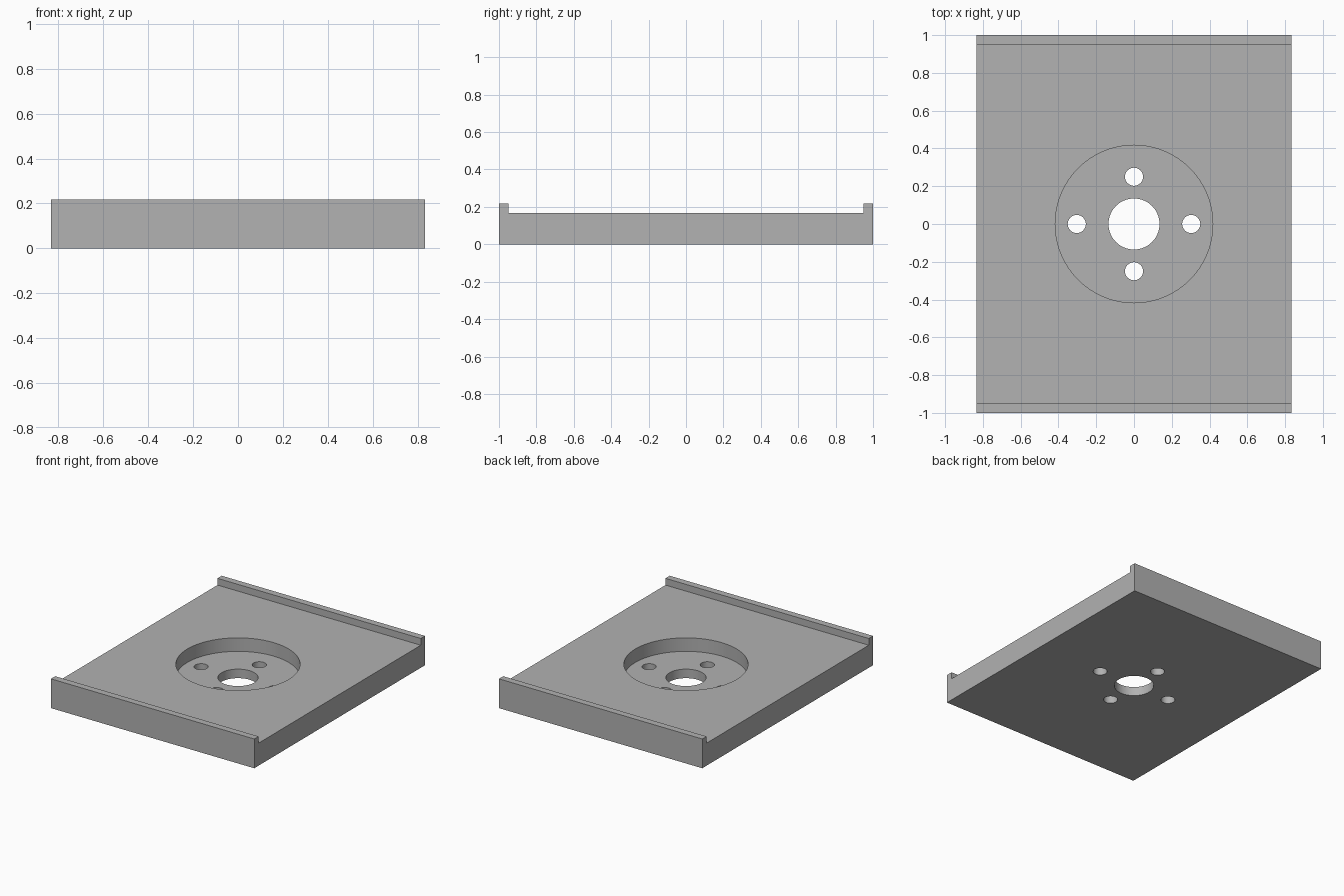
import bpy, bmesh, math

cube = bpy.data.objects.get("Cube")
if cube:
    bpy.data.objects.remove(cube, do_unlink=True)

WIDTH, LENGTH = 1.667, 2.0
DECK, RIM, LIP = 0.167, 0.217, 0.05   # deck height, lip top, lip thickness
FLOOR = 0.067                         # recess floor height

grey = bpy.data.materials.new("plain grey")
grey.use_nodes = True
colour = (0.445, 0.445, 0.445, 1)
grey.diffuse_color = colour
grey.node_tree.nodes["Principled BSDF"].inputs["Base Color"].default_value = colour


def cutter(name, radius, x, y, bottom, top, sides):
    """Upright cylinder used to cut a hole."""
    bpy.ops.mesh.primitive_cylinder_add(
        vertices=sides, radius=radius, depth=top - bottom,
        location=(x, y, (top + bottom) / 2))
    obj = bpy.context.object
    obj.name = name
    obj.hide_render = True
    return obj


# Plate: U-shaped side profile extruded across the width
half = LENGTH / 2
profile = [(-half, 0), (half, 0), (half, RIM), (half - LIP, RIM),
           (half - LIP, DECK), (LIP - half, DECK), (LIP - half, RIM), (-half, RIM)]
bm = bmesh.new()
side = bm.faces.new([bm.verts.new((-WIDTH / 2, y, z)) for y, z in profile])
swept = bmesh.ops.extrude_face_region(bm, geom=[side])["geom"]
bmesh.ops.translate(bm, vec=(WIDTH, 0, 0),
                    verts=[v for v in swept if isinstance(v, bmesh.types.BMVert)])
bmesh.ops.recalc_face_normals(bm, faces=bm.faces)
mesh = bpy.data.meshes.new("mounting_plate")
bm.to_mesh(mesh)
bm.free()
plate = bpy.data.objects.new("mounting_plate", mesh)
bpy.context.collection.objects.link(plate)
mesh.materials.append(grey)

# Round recess, centre bore and four screw holes
cutters = [cutter("recess_cutter", 0.417, 0, 0, FLOOR, 0.4, 96),
           cutter("bore_cutter", 0.135, 0, 0, -0.1, 0.3, 64)]
for x, y in ((0.303, 0), (-0.303, 0), (0, 0.25), (0, -0.25)):
    cutters.append(cutter("screw_hole_cutter", 0.048, x, y, -0.1, 0.3, 32))

bpy.ops.object.select_all(action="DESELECT")
plate.select_set(True)
bpy.context.view_layer.objects.active = plate
for tool in cutters:
    cut = plate.modifiers.new(tool.name, "BOOLEAN")
    cut.operation = "DIFFERENCE"
    cut.solver = "EXACT"
    cut.object = tool
    bpy.ops.object.modifier_apply(modifier=cut.name)
    bpy.data.objects.remove(tool, do_unlink=True)

# Smooth hole walls, crisp edges
bpy.ops.object.shade_smooth_by_angle(angle=math.radians(30))
